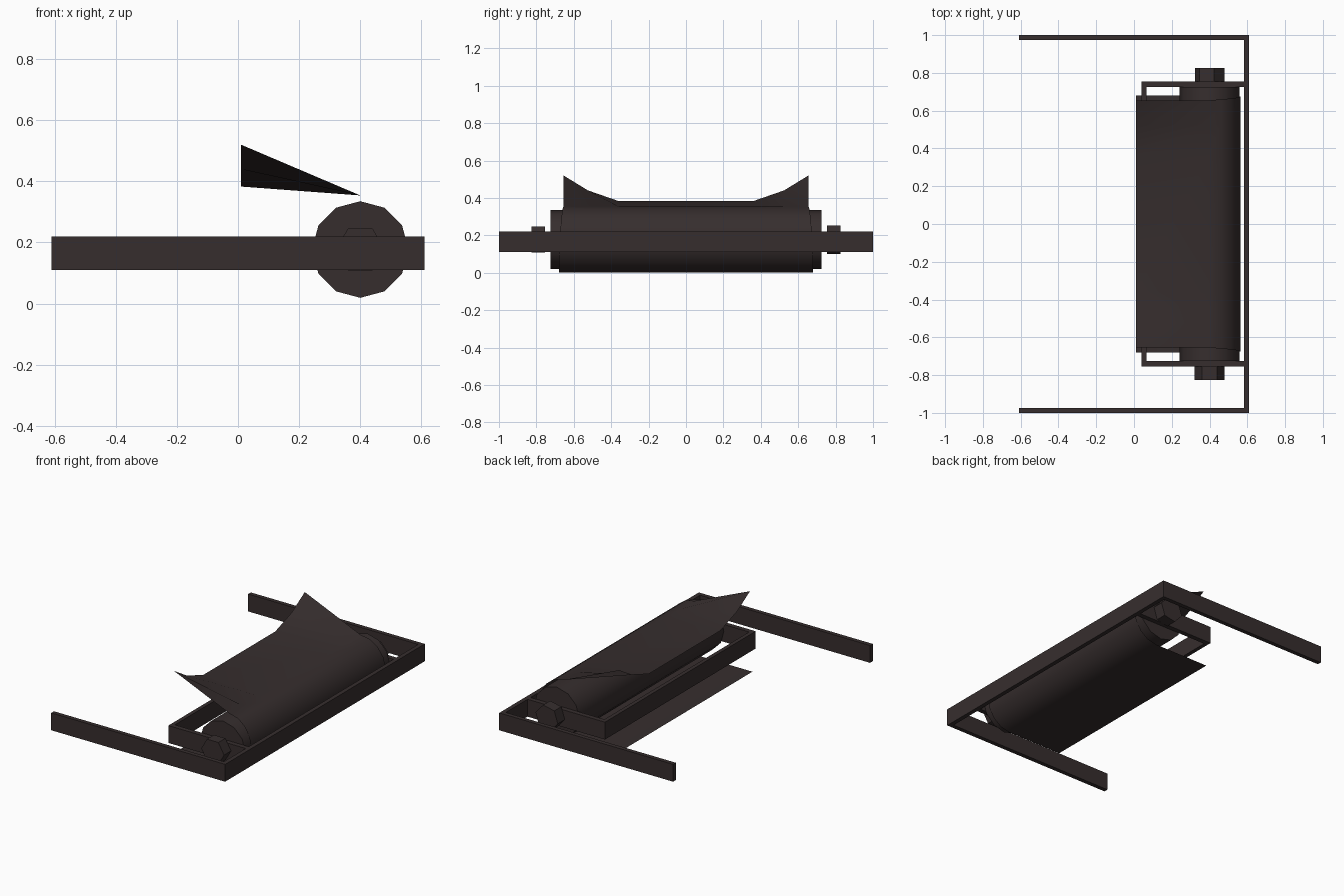
import bpy, bmesh, math
from mathutils import Matrix

if "Cube" in bpy.data.objects:
    bpy.data.objects.remove(bpy.data.objects["Cube"])

mat = bpy.data.materials.new("dark brown")
mat.diffuse_color = (0.037, 0.027, 0.027, 1)
mat.use_nodes = True
mat.node_tree.nodes["Principled BSDF"].inputs["Base Color"].default_value = mat.diffuse_color

AX, AZ = 0.40, 0.177      # roller axis


def finish(name, bm, smooth=False):
    me = bpy.data.meshes.new(name)
    bm.to_mesh(me)
    bm.free()
    ob = bpy.data.objects.new(name, me)
    bpy.context.collection.objects.link(ob)
    me.materials.append(mat)
    if smooth:
        bpy.ops.object.select_all(action='DESELECT')
        bpy.context.view_layer.objects.active = ob
        ob.select_set(True)
        bpy.ops.object.shade_smooth_by_angle(angle=math.radians(40))
    return ob


def box(name, x0, x1, y0, y1, z0=0.11, z1=0.22):
    bm = bmesh.new()
    bmesh.ops.create_cube(bm, size=1)
    for v in bm.verts:
        v.co.x = x0 if v.co.x < 0 else x1
        v.co.y = y0 if v.co.y < 0 else y1
        v.co.z = z0 if v.co.z < 0 else z1
    return finish(name, bm)


def cylinder(name, r, sides, y0, y1, turn=0, smooth=False):
    # cylinder along y on the roller axis
    bm = bmesh.new()
    m = (Matrix.Translation((AX, (y0 + y1) / 2, AZ))
         @ Matrix.Rotation(math.radians(turn), 4, 'Y')
         @ Matrix.Rotation(math.pi / 2, 4, 'X'))
    bmesh.ops.create_cone(bm, cap_ends=True, segments=sides, radius1=r,
                          radius2=r, depth=y1 - y0, matrix=m)
    return finish(name, bm, smooth)


# outer frame and inner bracket
box("frame_crossbar", 0.583, 0.61, -1, 1)
box("bracket_crossbar", 0.04, 0.065, -0.755, 0.755)
for s, side in ((-1, "front"), (1, "back")):
    box(side + "_frame_arm", -0.61, 0.583, *sorted((s * 0.973, s * 1.0)))
    box(side + "_bracket_arm", 0.065, 0.583, *sorted((s * 0.725, s * 0.755)))

# roller and its hexagonal end nuts
cylinder("roller", 0.158, 12, -0.725, 0.725, smooth=True)
cylinder("front_nut", 0.08, 6, -0.825, -0.755, turn=30)
cylinder("back_nut", 0.08, 6, 0.755, 0.825, turn=18)

# sheet wrapped over the roller: curled upper edge, arc, flat lower run
cols = [-1, -0.8, -0.55, 0.55, 0.8, 1]
lift = {1: 0.137, 0.8: 0.057, 0.55: 0.0}
rows = [[(0.01, 0.655 * c, 0.383 + lift[abs(c)]) for c in cols]]
N = 8
for i in range(N + 1):
    a = math.pi * i / N
    w = 0.655 + 0.025 * min(1, 1.6 * i / N)
    rows.append([(AX + 0.163 * math.sin(a), w * c, AZ + AZ * math.cos(a))
                 for c in cols])
rows.append([(0.01, 0.68 * c, 0) for c in cols])
bm = bmesh.new()
grid = [[bm.verts.new(p) for p in r] for r in rows]
for r0, r1 in zip(grid, grid[1:]):
    for j in range(len(cols) - 1):
        bm.faces.new((r0[j], r1[j], r1[j + 1], r0[j + 1]))
finish("paper_sheet", bm, smooth=True)
